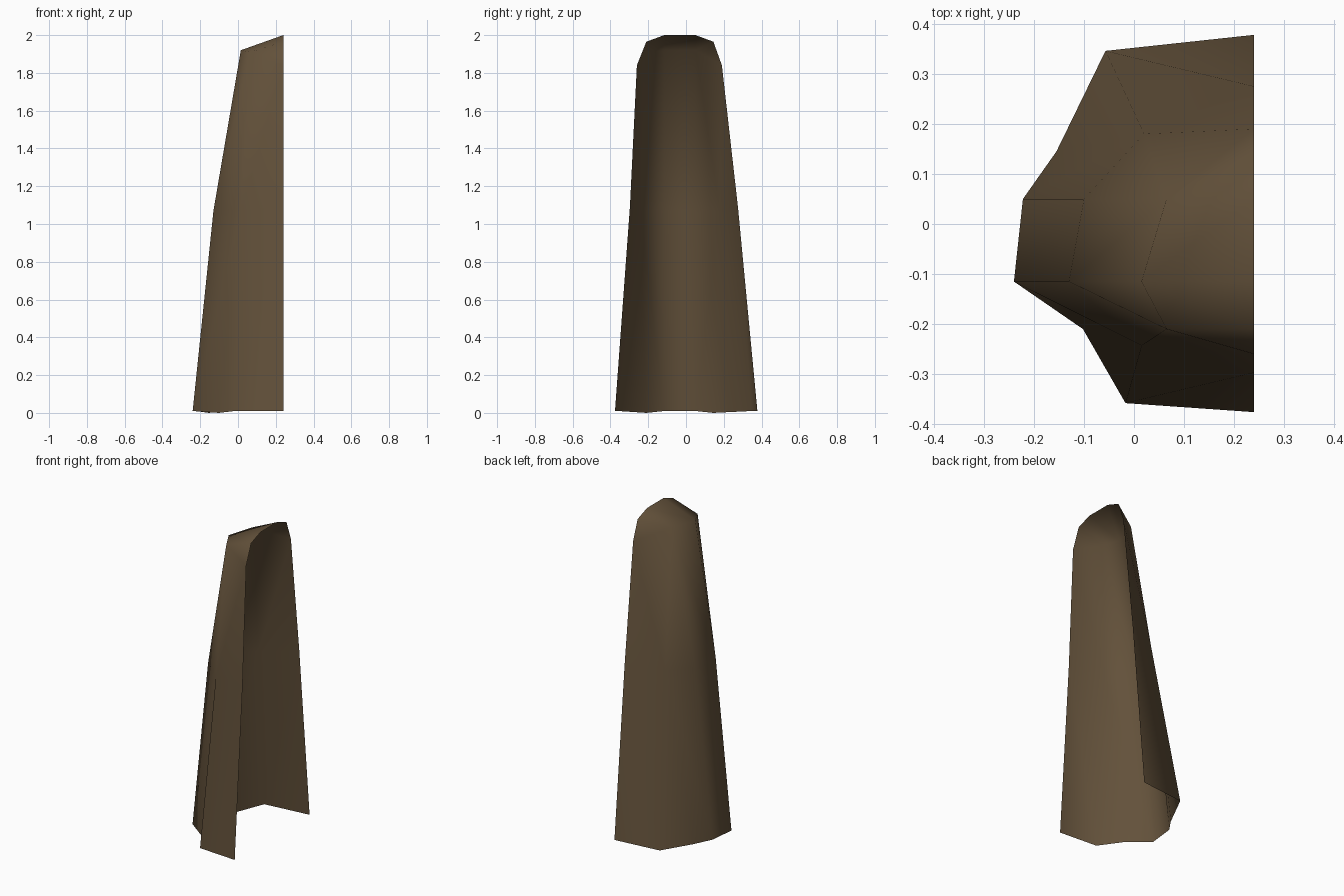
import bpy, bmesh, math

if "Cube" in bpy.data.objects:
    bpy.data.objects.remove(bpy.data.objects["Cube"])

bark = bpy.data.materials.new("dark brown")
bark.diffuse_color = (0.125, 0.083, 0.043, 1)
bark.use_nodes = True
bark.node_tree.nodes["Principled BSDF"].inputs["Base Color"].default_value = bark.diffuse_color

EDGE = 0.24  # the open side lies in this x plane
bm = bmesh.new()


def ring(points):
    """Make vertices; a None entry reuses the previous vertex."""
    out = []
    for p in points:
        out.append(bm.verts.new(p) if p else out[-1])
    return out


def strip(low, high):
    """Triangulated band between two rings, diagonals mirrored about the middle."""
    half = (len(low) - 1) / 2
    for i in range(len(low) - 1):
        a, b, c, d = low[i], low[i + 1], high[i + 1], high[i]
        tris = [(a, b, d), (b, c, d)] if i < half else [(a, b, c), (a, c, d)]
        for t in tris:
            if len(set(t)) == 3:
                bm.faces.new(t)


# open U-shaped foot
foot = ring([(EDGE, 0.378, 0.01), (-0.057, 0.346, 0.01), (-0.155, 0.145, 0),
             (-0.222, 0.05, 0.01), (-0.24, -0.115, 0.01), (-0.102, -0.21, 0),
             (-0.017, -0.358, 0.01), (EDGE, -0.376, 0.01)])
# waist, with fewer corners
a, b, d, e, g, h = ring([(EDGE, 0.275, 1.09), (0.02, 0.18, 1.07), (-0.1, 0.05, 1.07),
                         (-0.13, -0.115, 1.07), (0.015, -0.243, 1.07), (EDGE, -0.297, 1.09)])
# shoulder
sa, sd, se, sf, sh = ring([(EDGE, 0.19, 1.84), (0.065, 0.05, 1.92), (0.015, -0.115, 1.92),
                           (0.065, -0.21, 1.91), (EDGE, -0.26, 1.84)])
# crown of the open arch
crown = ring([(EDGE, 0.145, 1.965), (EDGE, 0.05, 2), (EDGE, -0.115, 2),
              (EDGE, -0.21, 1.965), None])

strip(foot, [a, b, b, d, e, g, g, h])
strip([a, b, d, e, g, h], [sa, sd, sd, se, sf, sh])
strip([sa, sd, se, sf, sh], crown)

# outward normals: the back wall must face -x
bmesh.ops.recalc_face_normals(bm, faces=bm.faces)
if sum(f.normal.x * f.calc_area() for f in bm.faces) > 0:
    bmesh.ops.reverse_faces(bm, faces=bm.faces)

mesh = bpy.data.meshes.new("hollow_trunk_shell")
bm.to_mesh(mesh)
bm.free()
mesh.materials.append(bark)
shell = bpy.data.objects.new("hollow_trunk_shell", mesh)
bpy.context.collection.objects.link(shell)
bpy.context.view_layer.objects.active = shell
shell.select_set(True)
bpy.ops.object.shade_smooth_by_angle(angle=math.radians(60))
